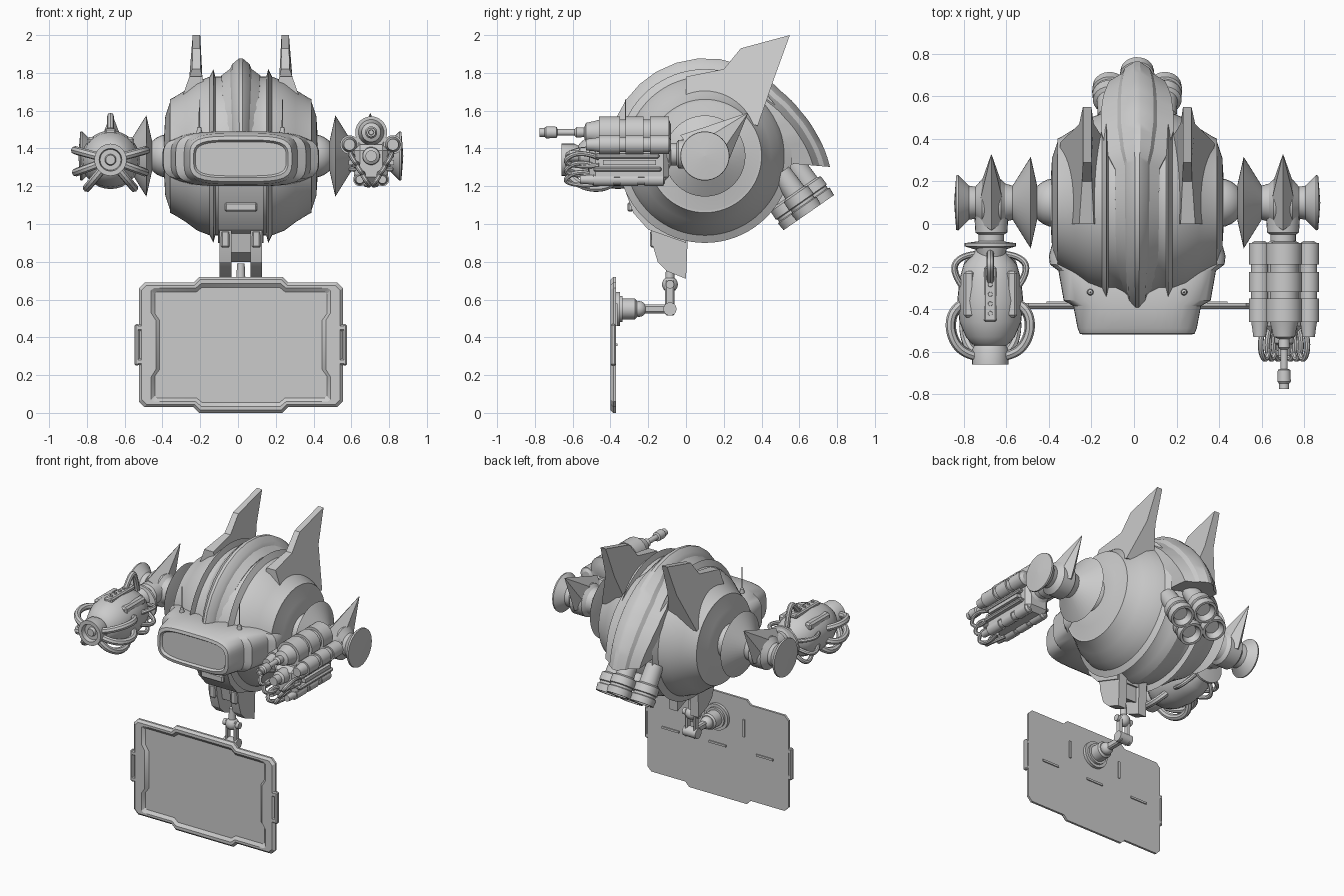
import bpy, bmesh
from math import sin, cos, pi, radians
from mathutils import Vector

cube = bpy.data.objects.get("Cube")
if cube:
    bpy.data.objects.remove(cube, do_unlink=True)

grey = bpy.data.materials.new("light grey metal")
grey.use_nodes = True
tone = (0.6, 0.6, 0.6, 1)
grey.diffuse_color = tone
grey.node_tree.nodes["Principled BSDF"].inputs["Base Color"].default_value = tone

MIDDLE = 0.015           # symmetry plane of the machine
HUB_Y, HUB_Z = 0.1, 1.36  # centre of the round hull
X, Y = Vector((1, 0, 0)), Vector((0, 1, 0))
SIDES = ((1, "left"), (-1, "right"))


def finish(name, mesh):
    obj = bpy.data.objects.new(name, mesh)
    bpy.context.collection.objects.link(obj)
    obj.location.x = MIDDLE
    mesh.materials.clear()
    mesh.materials.append(grey)
    bpy.ops.object.select_all(action='DESELECT')
    obj.select_set(True)
    bpy.context.view_layer.objects.active = obj
    bpy.ops.object.shade_smooth_by_angle(angle=radians(28))


def from_bmesh(name, bm):
    bmesh.ops.remove_doubles(bm, verts=bm.verts, dist=0.0002)
    bmesh.ops.recalc_face_normals(bm, faces=bm.faces)
    mesh = bpy.data.meshes.new(name)
    bm.to_mesh(mesh)
    bm.free()
    finish(name, mesh)


def loft(name, rings):
    """Skin a row of closed rings and cap both ends."""
    bm = bmesh.new()
    rows = [[bm.verts.new(p) for p in ring] for ring in rings]
    count = len(rows[0])
    for a, b in zip(rows, rows[1:]):
        for i in range(count):
            j = (i + 1) % count
            bm.faces.new((a[i], a[j], b[j], b[i]))
    bm.faces.new(rows[0])
    bm.faces.new(rows[-1])
    from_bmesh(name, bm)


def lathe(name, profile, origin, axis, segments=32):
    """Spin (distance along axis, radius) pairs around an axis."""
    axis = Vector(axis).normalized()
    u = axis.orthogonal().normalized()
    v = axis.cross(u)
    turns = [2 * pi * i / segments for i in range(segments)]
    rings = [[Vector(origin) + axis * t + (u * cos(a) + v * sin(a)) * max(r, 0.0005)
              for a in turns] for t, r in profile]
    loft(name, rings)


def ball(name, centre, radius):
    arc = [pi * i / 12 for i in range(13)]
    lathe(name, [(-radius * cos(a), radius * sin(a)) for a in arc], centre, X, 24)


def prism(name, outline, x_low, x_high):
    loft(name, [[(x, y, z) for y, z in outline] for x in (x_low, x_high)])


def box(name, centre, size, bevel=0.008):
    bm = bmesh.new()
    bmesh.ops.create_cube(bm, size=1)
    for v in bm.verts:
        v.co = Vector(centre) + Vector(a * b for a, b in zip(v.co, size))
    if bevel:
        bmesh.ops.bevel(bm, geom=bm.edges[:], offset=bevel, segments=1, affect='EDGES')
    from_bmesh(name, bm)


def tube(name, points, radius):
    curve = bpy.data.curves.new(name, 'CURVE')
    curve.dimensions = '3D'
    curve.bevel_depth, curve.bevel_resolution, curve.use_fill_caps = radius, 2, True
    spline = curve.splines.new('NURBS')
    spline.points.add(len(points) - 1)
    for slot, p in zip(spline.points, points):
        slot.co = (*p, 1)
    spline.use_endpoint_u, spline.order_u, spline.resolution_u = True, 3, 5
    guide = bpy.data.objects.new(name, curve)
    bpy.context.collection.objects.link(guide)
    graph = bpy.context.evaluated_depsgraph_get()
    mesh = bpy.data.meshes.new_from_object(guide.evaluated_get(graph))
    bpy.data.objects.remove(guide, do_unlink=True)
    finish(name, mesh)


# Hull: a flattened ball spun around the shoulder axis, with two raised rings
half = [(0, .46), (.05, .445), (.1, .42), (.135, .42), (.145, .46), (.165, .42), (.23, .395),
        (.29, .35), (.355, .31), (.375, .3), (.375, .285), (.4, .21), (.405, .13), (.41, 0)]
lathe("hull", [(-t, r) for t, r in reversed(half[1:])] + half, (0, HUB_Y, HUB_Z), X, 72)

# Crest and tail cowl: ridge sections swept over the hull (angle, radius, half width)
keys = [(11, .51, .08), (60, .515, .1), (112, .52, .105), (122, .52, .14), (140, .53, .17),
        (155, .56, .17), (168, .6, .16), (185, .665, .13)]
sections = []
for low, high in zip(keys, keys[1:]):
    for step in range(5):
        angle, r, w = Vector(low).lerp(Vector(high), step / 4)
        a = radians(angle)
        right = [(w, .39), (w, r - .09), (w * .55, r - .055), (w * .45, r - .03), (w * .1, r)]
        ring = right + [(-x, h) for x, h in reversed(right)]
        if step or not sections:
            sections.append([(x, HUB_Y - h * cos(a), HUB_Z + h * sin(a)) for x, h in ring])
loft("crest_and_tail", sections)

# Thruster cluster: four nozzles in a diamond
down, across = Vector((0, .57, -.82)), Vector((0, .82, .57))
cluster = Vector((0, .65, 1.06))
for i, offset in enumerate([X * .13, X * -.13, across * .085, across * -.085]):
    lathe(f"thruster_{i}", [(-.26, .055), (-.13, .06), (-.12, .078), (-.07, .08), (-.065, .072),
                            (-.05, .072), (-.045, .082), (0, .078), (0, .062), (-.04, .045)],
          cluster + offset, down, 24)

# Visor: rounded rectangles lofted forward, ending in a recessed screen
rings = []
for y, w, h in [(.05, .36, .13), (-.15, .415, .12), (-.19, .41, .13), (-.22, .37, .145), (-.36, .345, .145),
                (-.385, .3, .145), (-.49, .28, .135), (-.515, .27, .12), (-.52, .25, .1), (-.505, .24, .09)]:
    ring = []
    for i in range(48):
        c, s = cos(2 * pi * i / 48), sin(2 * pi * i / 48)
        size = (c ** 4 + s ** 4) ** (1 / 4)
        ring.append((w * c / size, y, 1.345 + h * s / size))
    rings.append(ring)
loft("visor", rings)

# Chin and jaw
prism("chin", [(-.33, 1.2), (-.28, 1.06), (-.2, .97), (0, .9), (0, 1.2)], -.12, .12)
box("chin_panel", (0, -.295, 1.09), (.17, .03, .05))
prism("jaw_core", [(-.15, 1), (-.12, .85), (-.02, .8), (-.02, 1)], -.055, .055)

for s, side in SIDES:
    prism(side + "_jaw_plate", [(-.19, 1.02), (-.18, .9), (-.15, .8), (-.1, .75), (0, .71), (.01, .95)],
          s * .05, s * .112)
    box(side + "_jaw_pad", (s * .082, -.175, .92), (.045, .03, .09))

    # Swept ear fin, thin at the tip and wide at the root
    fin = [(0, 1.62), (0, 1.78), (.2, 1.82), (.29, 1.93), (.55, 2), (.47, 1.78), (.38, 1.52)]
    def spread(z, wide):
        k = max(0, 1.83 - z) / .2
        return s * (.235 + wide * (.02 + k * (.07 if wide > 0 else .045)))
    loft(side + "_ear_fin", [[(spread(z, d), y, z) for y, z in fin] for d in (-1, 1)])

    # Antenna
    lathe(side + "_antenna", [(0, .016), (.03, .012), (.035, .004), (.18, .002)],
          (s * .22, -.32, 1.48), (0, 0, 1), 12)

    # Shoulder: ball joint, flared hourglass and spike
    ball(side + "_shoulder_ball", (s * .385, HUB_Y, HUB_Z), .115)
    lathe(side + "_shoulder", [(.47, .08), (.5, .215), (.51, .2), (.585, .08), (.62, .09), (.64, .11), (.73, .11),
                               (.76, .075), (.79, .08), (.84, .13), (.85, .128), (.855, .07), (.86, 0)],
          (0, HUB_Y, HUB_Z), X * s, 40)
    middle = s * .685
    base = [(middle, -.03, 1.47), (middle + .075, .02, 1.4), (middle + .06, .16, 1.34),
            (middle, .22, 1.32), (middle - .06, .16, 1.34), (middle - .075, .02, 1.4)]
    tip = Vector((middle, .33, 1.59))
    loft(side + "_shoulder_spike", [[Vector(p).lerp(tip, k) for p in base] for k in (0, .4, .98)])
    lathe(side + "_elbow", [(0, .08), (.08, .075), (.09, .06), (.12, .06), (.13, .08), (.2, .06)],
          (middle, .04, 1.37), -Y, 24)

# Left forearm: ribbed gun barrels above a boxy frame
GUN = .69


def ribbed(name, x, z, r, start=.09):
    profile = [(start - .01, r * .5)]
    for a, b in ((0, .1), (.135, .23), (.26, .37)):
        profile += [(start + a, r * .8), (start + a, r), (start + b, r), (start + b, r * .8)]
    lathe(name, profile + [(start + .4, r * .7), (start + .44, r * .6)], (x, 0, z), -Y, 20)


ribbed("gun_upper_barrel", GUN, 1.485, .085)
for s, side in SIDES:
    ribbed(f"gun_{side}_barrel", GUN + s * .115, 1.42, .05)
    ribbed(f"gun_{side}_lower_barrel", GUN + s * .06, 1.235, .035, .12)
    box(f"gun_{side}_rail", (GUN + s * .095, -.31, 1.36), (.05, .34, .025))
    box(f"gun_{side}_rail_cover", (GUN + s * .1, -.3, 1.325), (.04, .28, .025), 0)
    box(f"gun_{side}_lower_rail", (GUN + s * .095, -.31, 1.29), (.05, .36, .025))
    for k in range(3):
        x, z = GUN + s * (.03 + .03 * k), 1.25 + .05 * k
        tube(f"gun_{side}_cable_{k}", [(x, -.46, z), (x + s * .03, -.56, z + .04), (x, -.66, z - .02),
                                       (x - s * .03, -.56, z - .05), (x, -.46, z - .04)], .013)
box("gun_frame", (GUN, -.3, 1.32), (.18, .42, .2), .03)
lathe("gun_muzzle", [(.5, .05), (.53, .05), (.54, .025), (.58, .028), (.59, .017), (.68, .017), (.685, .03),
                     (.74, .032), (.75, .024), (.775, .024), (.775, .014), (.74, .012)], (GUN, 0, 1.485), -Y, 20)
lathe("gun_lower_muzzle", [(.45, .05), (.56, .045), (.57, .03), (.62, .03)], (GUN, 0, 1.36), -Y, 20)

# Right forearm: swollen cannon wrapped in hoses
CANNON = Vector((-.69, 0, 1.34))
lathe("cannon", [(.08, .05), (.09, .12), (.105, .12), (.12, .07), (.15, .09), (.19, .125), (.26, .145), (.36, .155),
                 (.46, .145), (.53, .115), (.56, .09), (.57, .075), (.59, .085), (.66, .085), (.66, .06),
                 (.63, .055), (.63, .03), (.65, .025)], CANNON, -Y, 32)
box("cannon_top_plate", CANNON + Vector((0, -.33, .15)), (.06, .26, .03))
for i in range(5):
    lathe(f"cannon_stud_{i}", [(0, .012), (.012, .01)], CANNON + Vector((0, -.24 - .045 * i, .16)), (0, 0, 1), 10)
tube("cannon_grip", [CANNON + Vector(p) for p in ((0, -.14, .1), (0, -.16, .22), (0, -.21, .24), (0, -.27, .15))], .018)
for i, angle in enumerate((-50, -20, 15, 165, 200, 230)):
    out = Vector((cos(radians(angle)), 0, sin(radians(angle))))
    path = [(.37, .13), (.4, .18), (.48, .2), (.56, .175), (.61, .12), (.62, .07)]
    tube(f"cannon_hose_{i}", [CANNON + out * r - Y * t for t, r in path], .022)
    back = [(.14, .07), (.15, .15), (.22, .19), (.29, .14)]
    tube(f"cannon_rear_hose_{i}", [CANNON + out * r - Y * t for t, r in back], .014)
for s, side in SIDES:
    box(f"cannon_{side}_pod", CANNON + Vector((s * .1, -.33, .095)), (.05, .22, .05), .012)

# Hanging linkage between jaw and screen
ball("hanger_ball", (0, -.085, .68), .042)
lathe("hanger_pin", [(-.06, .022), (.06, .022)], (0, -.085, .68), X, 16)
lathe("hanger_neck", [(0, .025), (.1, .02)], (0, -.085, .69), (0, 0, 1), 16)
for s, side in SIDES:
    box(f"hanger_{side}_fork", (s * .032, -.085, .61), (.018, .05, .19))
lathe("hanger_knuckle", [(-.05, .035), (.05, .035)], (0, -.085, .55), X, 20)
box("hanger_arm", (0, -.165, .55), (.04, .18, .045))
ball("screen_joint", (0, -.25, .55), .042)
lathe("screen_mount", [(.37, .09), (.35, .09), (.35, .07), (.335, .07), (.335, .055), (.27, .055), (.26, .045)],
      (0, 0, .55), -Y, 28)

# Hanging screen: raised notched frame around a recessed panel
outer = [(.22, .36), (.25, .33), (.51, .33), (.54, .3), (.54, .17), (.54, .13)]
trim = [(.215, .345), (.245, .315), (.5, .315), (.525, .29), (.525, .17), (.525, .13)]
lip = [(.21, .325), (.24, .3), (.46, .3), (.475, .29), (.475, .17), (.45, .13)]
inner = [(.205, .305), (.235, .28), (.445, .28), (.455, .27), (.455, .165), (.43, .13)]


def all_round(quarter, y):
    top = quarter + [(x, -z) for x, z in reversed(quarter)]
    return [(x, y, z + .36) for x, z in top + [(-x, -z) for x, z in top]]


loft("screen", [all_round(outer, -.37), all_round(outer, -.385), all_round(trim, -.4),
                all_round(lip, -.4), all_round(inner, -.383)])
for s, side in SIDES:
    box(side + "_screen_handle", (s * .55, -.385, .36), (.025, .03, .22))
    for z in (.27, .45):
        box(f"{side}_handle_end_{z}", (s * .525, -.385, z), (.06, .03, .035))
    box(side + "_screen_slot", (s * .36, -.367, .36), (.13, .008, .014), 0)
    box(side + "_screen_strip", (s * .2, -.367, .52), (.014, .008, .12), 0)
box("screen_slot_centre", (0, -.367, .36), (.13, .008, .014), 0)
